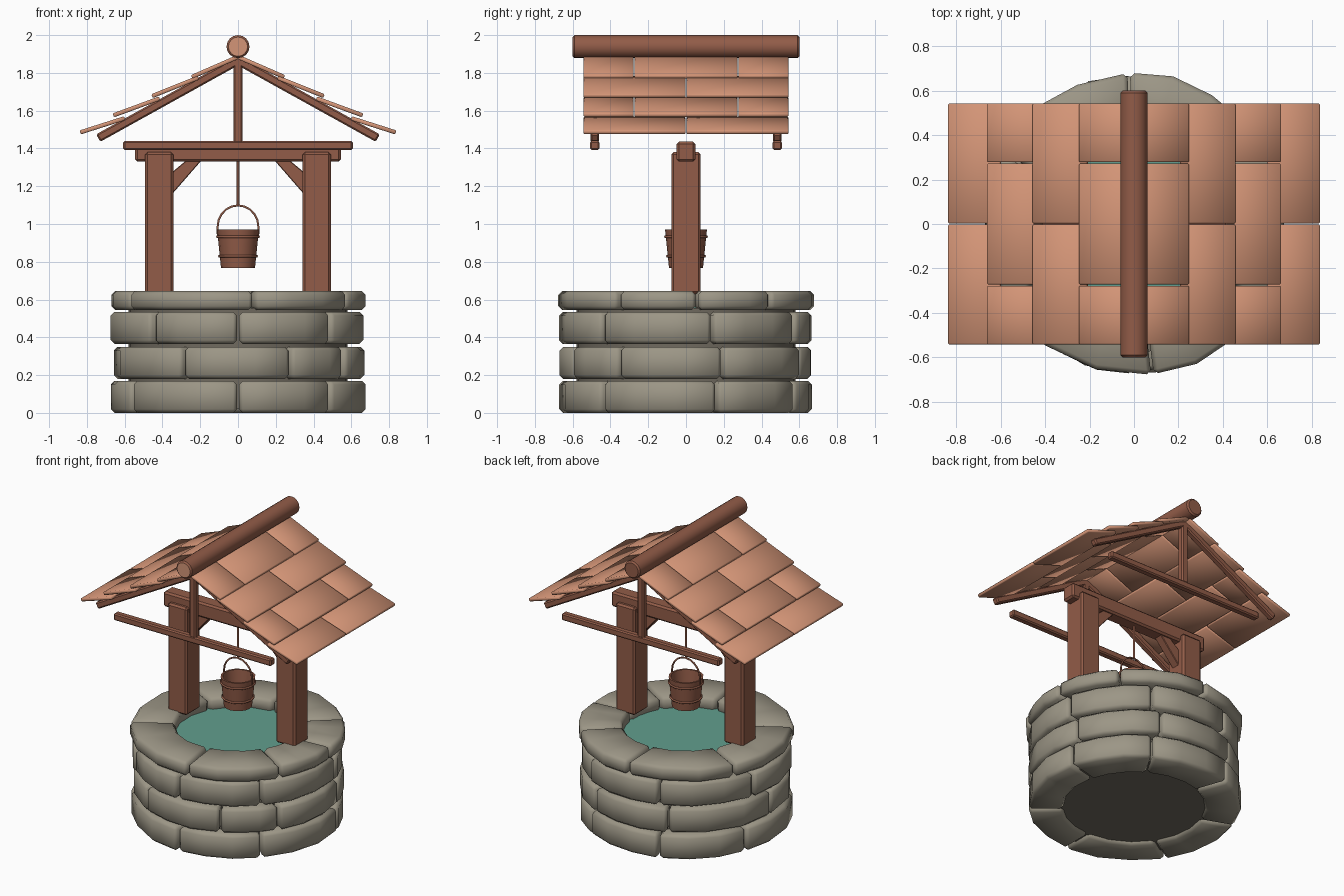
import bpy, bmesh, math, random
from mathutils import Matrix, Vector

if "Cube" in bpy.data.objects:
    bpy.data.objects.remove(bpy.data.objects["Cube"])

random.seed(4)


def material(name, rgb):
    m = bpy.data.materials.new(name)
    lin = [((c / 255 + 0.055) / 1.055) ** 2.4 for c in rgb]
    m.diffuse_color = (*lin, 1)
    m.use_nodes = True
    m.node_tree.nodes["Principled BSDF"].inputs["Base Color"].default_value = m.diffuse_color
    return m


STONE = material("grey_stone", (156, 150, 134))
MORTAR = material("dark_mortar", (112, 106, 95))
WOOD = material("brown_wood", (146, 92, 72))
TILE = material("orange_wood", (212, 149, 119))
WATER = material("teal_water", (98, 158, 142))


def finish(name, bm, mat, bevel=0.0, smooth=None):
    bmesh.ops.recalc_face_normals(bm, faces=bm.faces)
    me = bpy.data.meshes.new(name)
    bm.to_mesh(me)
    bm.free()
    ob = bpy.data.objects.new(name, me)
    bpy.context.collection.objects.link(ob)
    me.materials.append(mat)
    if bevel:
        mod = ob.modifiers.new("bevel", 'BEVEL')
        mod.width = bevel
        mod.segments = 1
        mod.limit_method = 'ANGLE'
        mod.angle_limit = math.radians(40)
    if smooth == "all":
        me.shade_smooth()
    elif smooth:
        bpy.ops.object.select_all(action='DESELECT')
        ob.select_set(True)
        bpy.context.view_layer.objects.active = ob
        bpy.ops.object.shade_smooth_by_angle(angle=math.radians(smooth))
    return ob


def box(name, center, size, mat, tilt=0.0, bevel=0.008, smooth=None):
    bm = bmesh.new()
    m = (Matrix.Translation(center) @ Matrix.Rotation(tilt, 4, 'Y')
         @ Matrix.Diagonal((*size, 1)))
    bmesh.ops.create_cube(bm, size=1, matrix=m)
    return finish(name, bm, mat, bevel, smooth)


def slanted(name, a, b, y, width, thick, mat, **kw):
    """Box running in the xz plane from a to b."""
    (x0, z0), (x1, z1) = a, b
    length = math.hypot(x1 - x0, z1 - z0)
    return box(name, ((x0 + x1) / 2, y, (z0 + z1) / 2), (length, width, thick),
               mat, tilt=-math.atan2(z1 - z0, x1 - x0), **kw)


def cylinder(name, r, z0, z1, sides, mat, smooth=None):
    bm = bmesh.new()
    bmesh.ops.create_cone(bm, cap_ends=True, segments=sides, radius1=r, radius2=r,
                          depth=z1 - z0, matrix=Matrix.Translation((0, 0, (z0 + z1) / 2)))
    return finish(name, bm, mat, 0, smooth)


def tube(name, pts, r, mat, cyclic=False):
    cu = bpy.data.curves.new(name, 'CURVE')
    cu.dimensions = '3D'
    cu.bevel_depth = r
    cu.bevel_resolution = 1
    cu.use_fill_caps = True
    sp = cu.splines.new('POLY')
    sp.points.add(len(pts) - 1)
    for p, q in zip(sp.points, pts):
        p.co = (*q, 1)
    sp.use_cyclic_u = cyclic
    cu.materials.append(mat)
    ob = bpy.data.objects.new(name, cu)
    bpy.context.collection.objects.link(ob)
    return ob


# Stone courses: curved blocks between joint angles (0 = front, 90 = right)
def stone(name, a0, a1, r_in, r_out, z0, z1):
    bm = bmesh.new()
    n = 3
    rings = []
    for i in range(n + 1):
        a = math.radians(a0 + (a1 - a0) * i / n)
        ro = r_out + random.uniform(-0.008, 0.008)
        s, c = math.sin(a), -math.cos(a)
        rings.append([bm.verts.new((r * s, r * c, z)) for r, z in
                      ((r_in, z0), (ro, z0), (ro, z1), (r_in, z1))])
    for p, q in zip(rings, rings[1:]):
        for k in range(4):
            bm.faces.new((p[k], p[(k + 1) % 4], q[(k + 1) % 4], q[k]))
    bm.faces.new(rings[0])
    bm.faces.new(rings[-1])
    finish(name, bm, STONE, 0.02, "all")


courses = [
    (0.00, 0.17, 0.45, 0.672, (0, 48, 104, 150, 200, 250, 303)),
    (0.18, 0.35, 0.45, 0.668, (25, 58, 107, 155, 205, 270, 334)),
    (0.365, 0.535, 0.44, 0.670, (0, 48, 102, 150, 200, 255, 317)),
    (0.545, 0.645, 0.40, 0.683, (7, 58, 95, 132, 182, 242, 302)),
]
for ci, (z0, z1, ri, ro, joints) in enumerate(courses):
    for k, a in enumerate(joints):
        b = joints[k + 1] if k + 1 < len(joints) else joints[0] + 360
        stone(f"stone_{ci + 1}_{k + 1}", a + 0.5, b - 0.5, ri, ro, z0, z1)

# Mortar core and water surface
cylinder("mortar_core", 0.58, 0.02, 0.555, 32, MORTAR, 40)
cylinder("water", 0.46, 0.556, 0.57, 32, WATER)

# Posts, main beam and diagonal braces
for side, s in (("left", -1), ("right", 1)):
    box(f"{side}_post", (s * 0.417, 0, 1.005), (0.15, 0.155, 0.75), WOOD, bevel=0.012)
    bm = bmesh.new()
    prof = [(0.36, 1.145), (0.36, 1.265), (0.27, 1.34), (0.19, 1.34)]
    f = bm.faces.new([bm.verts.new((s * x, -0.03, z)) for x, z in prof])
    ext = bmesh.ops.extrude_face_region(bm, geom=[f])
    bmesh.ops.translate(bm, vec=(0, 0.06, 0),
                        verts=[v for v in ext["geom"] if isinstance(v, bmesh.types.BMVert)])
    finish(f"{side}_brace", bm, WOOD, 0.004)
box("main_beam", (0, 0, 1.383), (1.09, 0.10, 0.105), WOOD, bevel=0.012)

# Roof trusses at both ends
for end, y in (("front", -0.483), ("back", 0.483)):
    box(f"{end}_tie_beam", (0, y, 1.416), (1.215, 0.048, 0.048), WOOD)
    box(f"{end}_king_post", (0, y, 1.66), (0.048, 0.045, 0.46), WOOD)
    for side, s in (("left", -1), ("right", 1)):
        slanted(f"{end}_{side}_rafter", (0, 1.865), (s * 0.74, 1.455), y, 0.045, 0.045, WOOD)

# Roof boards: four overlapping rows per slope with staggered joints
rows = [((0.835, 1.485), (0.60, 1.56)), ((0.66, 1.575), (0.415, 1.665)),
        ((0.455, 1.677), (0.21, 1.775)), ((0.245, 1.778), (0.0, 1.885))]
for side, s in (("left", -1), ("right", 1)):
    for ri, (lo, hi) in enumerate(rows):
        cuts = (-0.545, 0, 0.545) if ri % 2 == 0 else (-0.545, -0.275, 0.275, 0.545)
        for k, (y0, y1) in enumerate(zip(cuts, cuts[1:])):
            slanted(f"{side}_roof_board_{ri + 1}_{k + 1}", (s * lo[0], lo[1]),
                    (s * hi[0], hi[1]), (y0 + y1) / 2, y1 - y0 - 0.006, 0.022,
                    TILE, bevel=0.005, smooth="all")

# Ridge log with a light front end
bm = bmesh.new()
bmesh.ops.create_cone(bm, cap_ends=True, segments=16, radius1=0.061, radius2=0.061, depth=1.2,
                      matrix=Matrix.Translation((0, 0, 1.939)) @ Matrix.Rotation(math.pi / 2, 4, 'X'))
ridge = finish("ridge_log", bm, WOOD, 0.01, 50)
ridge.data.materials.append(TILE)
for p in ridge.data.polygons:
    if p.normal.y < -0.9:
        p.material_index = 1

# Bucket: hollow lathe
bm = bmesh.new()
prof = [(0.0, 0.768), (0.09, 0.768), (0.111, 0.972), (0.098, 0.972), (0.08, 0.79), (0.0, 0.79)]
vs = [bm.verts.new((r, 0, z)) for r, z in prof]
es = [bm.edges.new(e) for e in zip(vs, vs[1:])]
bmesh.ops.spin(bm, geom=vs + es, cent=(0, 0, 0), axis=(0, 0, 1), angle=2 * math.pi, steps=16)
bmesh.ops.remove_doubles(bm, verts=bm.verts, dist=0.0005)
finish("bucket", bm, WOOD, 0, 35)


def arc(r, z, n, span, vertical):
    out = []
    for i in range(n):
        a = span * i / (n if not vertical else n - 1)
        out.append((r * math.cos(a), 0, z + r * 1.05 * math.sin(a)) if vertical
                   else (r * math.cos(a), r * math.sin(a), z))
    return out


# Bucket hoops, handle and rope
for name, r, z in (("upper_hoop", 0.109, 0.932), ("lower_hoop", 0.099, 0.83)):
    tube(name, arc(r, z, 16, 2 * math.pi, False), 0.007, WOOD, True)
tube("bucket_handle", [(0.107, 0, 0.93)] + arc(0.108, 0.985, 11, math.pi, True)
     + [(-0.107, 0, 0.93)], 0.006, WOOD)
tube("rope", [(0, 0, 1.095), (0, 0, 1.34)], 0.008, WOOD)
